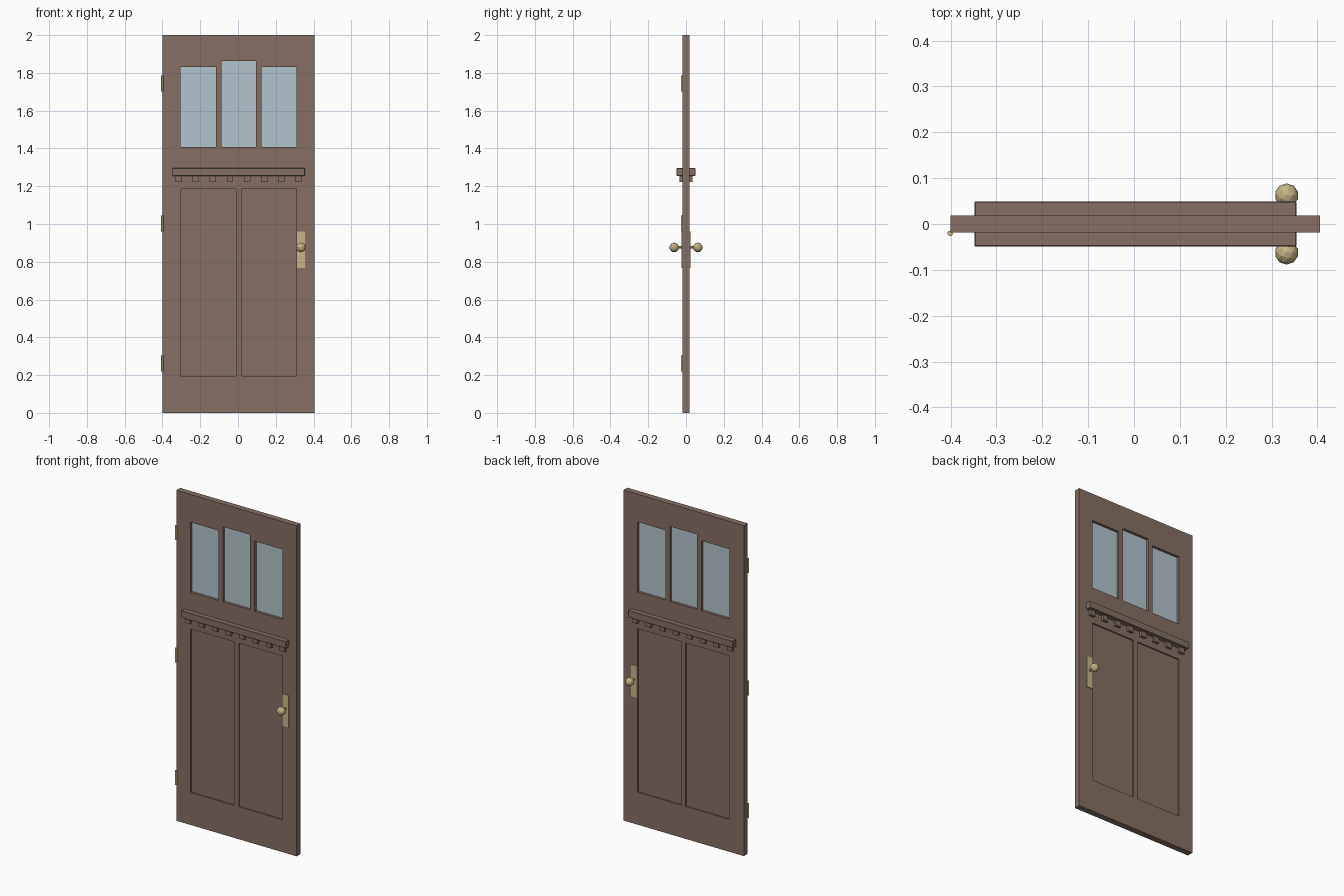
import bpy
import bmesh
from math import pi
from mathutils import Matrix, Vector

cube = bpy.data.objects.get("Cube")
if cube:
    bpy.data.objects.remove(cube, do_unlink=True)


def material(name, rgb):
    m = bpy.data.materials.new(name)
    m.use_nodes = True
    colour = (*rgb, 1)
    m.diffuse_color = colour
    m.node_tree.nodes["Principled BSDF"].inputs["Base Color"].default_value = colour
    return m


wood = material("brown wood", (0.24, 0.16, 0.125))
glass = material("pale blue glass", (0.45, 0.56, 0.61))
brass = material("brass", (0.58, 0.47, 0.24))


def add_box(bm, x, y, z):
    """Add a box given its (min, max) along each axis."""
    spans = (x, y, z)
    centre = Vector([(a + b) / 2 for a, b in spans])
    size = Vector([b - a for a, b in spans])
    matrix = Matrix.Translation(centre) @ Matrix.Diagonal((*size, 1))
    bmesh.ops.create_cube(bm, size=1, matrix=matrix)


def finish(bm, name, mat):
    mesh = bpy.data.meshes.new(name)
    bm.to_mesh(mesh)
    bm.free()
    mesh.materials.append(mat)
    obj = bpy.data.objects.new(name, mesh)
    bpy.context.collection.objects.link(obj)
    return obj


MID = 0.003          # middle line of the door
HALF = 0.0185        # half the slab thickness
RECESS = 0.008       # depth of the sunk panels
windows = [(-0.305, -0.117, 1.832), (-0.087, 0.094, 1.863), (0.125, 0.311, 1.832)]
sill = 1.408
panels = [(-0.305, -0.011), (0.018, 0.311)]

# Slab with window openings and sunk panels on both sides
bm = bmesh.new()
add_box(bm, (MID - 0.403, MID + 0.403), (-HALF, HALF), (0, 2))
slab = finish(bm, "door_slab", wood)

bm = bmesh.new()
for left, right, top in windows:
    add_box(bm, (left, right), (-0.1, 0.1), (sill, top))
for left, right in panels:
    for inner, outer in ((HALF - RECESS, 0.1), (-0.1, RECESS - HALF)):
        add_box(bm, (left, right), (inner, outer), (0.196, 1.186))
cutter = finish(bm, "opening_cutter", wood)
cutter.hide_render = True

cut = slab.modifiers.new("openings", "BOOLEAN")
cut.operation = "DIFFERENCE"
cut.solver = "EXACT"
cut.object = cutter
bpy.context.view_layer.objects.active = slab
bpy.ops.object.modifier_apply(modifier=cut.name)
bpy.data.objects.remove(cutter, do_unlink=True)

# Window panes
for label, (left, right, top) in zip(("right", "middle", "left"), windows):
    bm = bmesh.new()
    add_box(bm, (left, right), (-0.003, 0.003), (sill, top))
    finish(bm, label + "_window_pane", glass)

# Ledge running through the door, with softened edges
bm = bmesh.new()
add_box(bm, (MID - 0.351, MID + 0.351), (-0.049, 0.049), (1.255, 1.297))
ledge = finish(bm, "ledge", wood)
bevel = ledge.modifiers.new("soft_edges", "BEVEL")
bevel.width = 0.002
bevel.segments = 1

# Row of small blocks beneath the ledge
bm = bmesh.new()
for i in range(8):
    x = MID + (i - 3.5) * 0.0905
    add_box(bm, (x - 0.017, x + 0.017), (-0.034, 0.034), (1.223, 1.256))
finish(bm, "ledge_blocks", wood)

# Handle plates, stems and faceted knobs on both sides
KNOB_X, KNOB_Z = 0.333, 0.876
for label, side in (("front", -1), ("back", 1)):
    bm = bmesh.new()
    add_box(bm, (0.312, 0.354), sorted((side * 0.016, side * 0.0225)), (0.768, 0.961))
    finish(bm, label + "_handle_plate", brass)

    bm = bmesh.new()
    stem = Matrix.Translation((KNOB_X, side * 0.037, KNOB_Z)) @ Matrix.Rotation(pi / 2, 4, "X")
    bmesh.ops.create_cone(bm, cap_ends=True, segments=10, radius1=0.007,
                          radius2=0.007, depth=0.04, matrix=stem)
    finish(bm, label + "_knob_stem", brass)

    bm = bmesh.new()
    bmesh.ops.create_icosphere(bm, subdivisions=2, radius=0.026,
                               matrix=Matrix.Translation((KNOB_X, side * 0.0625, KNOB_Z)))
    finish(bm, label + "_knob", brass)

# Hinge barrels on the front edge
for label, z in (("lower", 0.262), ("middle", 1.003), ("upper", 1.744)):
    bm = bmesh.new()
    bmesh.ops.create_cone(bm, cap_ends=True, segments=12, radius1=0.006,
                          radius2=0.006, depth=0.086,
                          matrix=Matrix.Translation((MID - 0.404, -0.0205, z)))
    finish(bm, label + "_hinge", brass)
